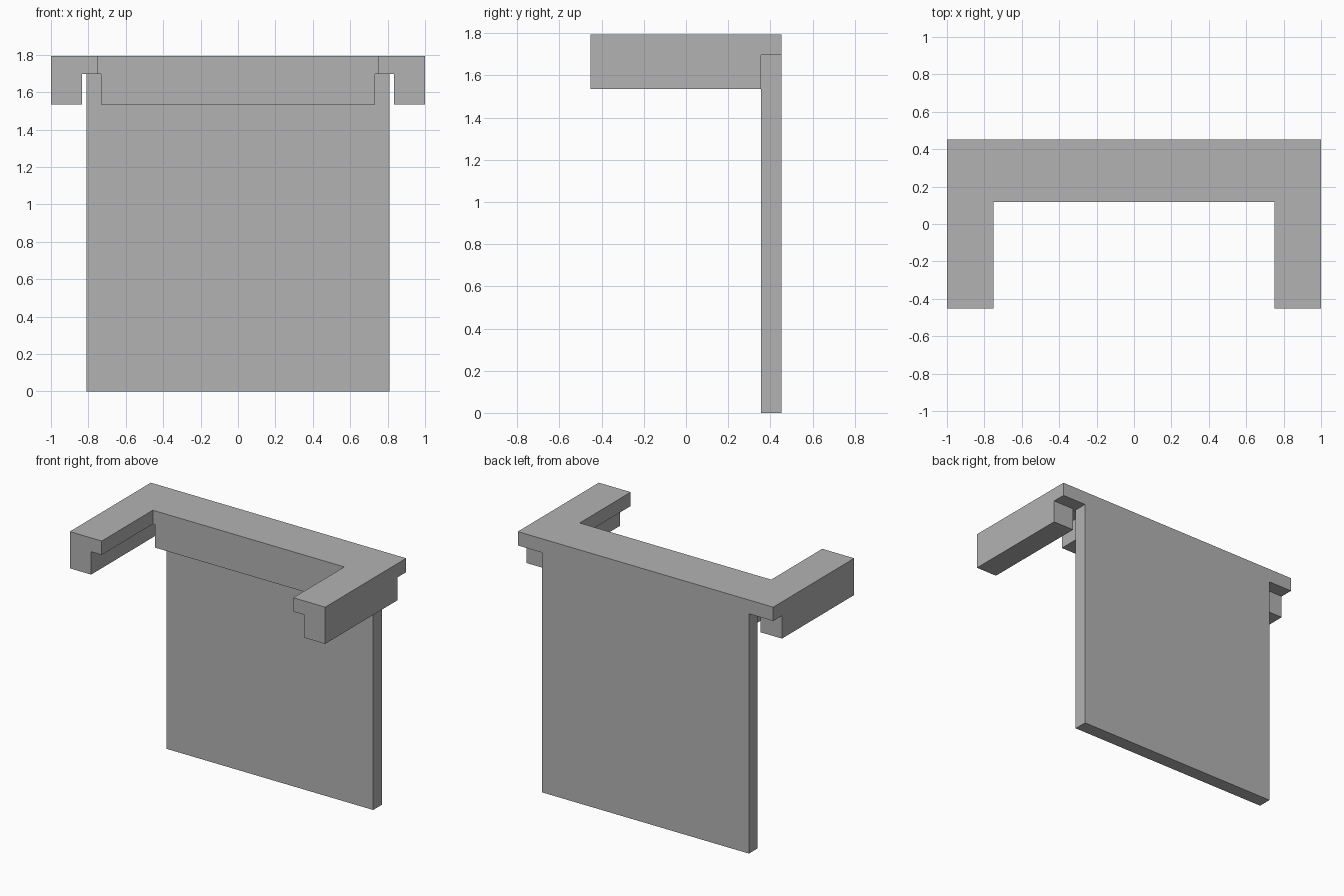
import bpy, bmesh, math

cube = bpy.data.objects.get("Cube")
if cube:
    bpy.data.objects.remove(cube, do_unlink=True)

grey = bpy.data.materials.new("mid_grey")
grey.use_nodes = True
colour = (0.45, 0.45, 0.45, 1)
grey.diffuse_color = colour
grey.node_tree.nodes["Principled BSDF"].inputs["Base Color"].default_value = colour

TOP, SLAB_BOTTOM, LIP_BOTTOM = 1.795, 1.697, 1.535
BACK, PANEL_FRONT, RAIL_FRONT = 0.453, 0.355, 0.118


def prism(name, outline, z0, z1):
    """Extrude a flat outline upwards from z0 to z1."""
    bm = bmesh.new()
    base = bm.faces.new([bm.verts.new((x, y, z0)) for x, y in outline])
    up = bmesh.ops.extrude_face_region(bm, geom=[base])["geom"]
    for v in up:
        if isinstance(v, bmesh.types.BMVert):
            v.co.z = z1
    bmesh.ops.recalc_face_normals(bm, faces=bm.faces)
    mesh = bpy.data.meshes.new(name)
    bm.to_mesh(mesh)
    bm.free()
    mesh.materials.append(grey)
    obj = bpy.data.objects.new(name, mesh)
    bpy.context.collection.objects.link(obj)
    return obj


def box(name, x0, x1, y0, y1, z0, z1):
    return prism(name, [(x0, y0), (x1, y0), (x1, y1), (x0, y1)], z0, z1)


def unite(target, part):
    """Merge a part into the target as one clean solid."""
    mod = target.modifiers.new("union", 'BOOLEAN')
    mod.operation, mod.solver, mod.object = 'UNION', 'EXACT', part
    bpy.context.view_layer.objects.active = target
    bpy.ops.object.modifier_apply(modifier=mod.name)
    bpy.data.objects.remove(part, do_unlink=True)


# U-shaped top slab with two arms
half = [(0.75, RAIL_FRONT), (0.75, -BACK), (1, -BACK), (1, BACK)]
outline = half + [(-x, y) for x, y in reversed(half)]
top_frame = prism("top_frame", outline, SLAB_BOTTOM, TOP)

# Hanging lips along the outside of the arms, stopping short of the panel
for side in (-1, 1):
    x0, x1 = sorted((side * 0.833, side))
    unite(top_frame, box("arm_lip", x0, x1, -BACK, PANEL_FRONT, LIP_BOTTOM, TOP))

# Rail block hanging between the arms
unite(top_frame, box("rail_block", -0.733, 0.733, RAIL_FRONT, PANEL_FRONT,
                     LIP_BOTTOM, TOP))

# Merge coplanar faces
bm = bmesh.new()
bm.from_mesh(top_frame.data)
bmesh.ops.dissolve_limit(bm, angle_limit=math.radians(1),
                         verts=bm.verts, edges=bm.edges)
bm.to_mesh(top_frame.data)
bm.free()

# Upright back panel under the slab
box("back_panel", -0.81, 0.81, PANEL_FRONT, BACK, 0, SLAB_BOTTOM)
